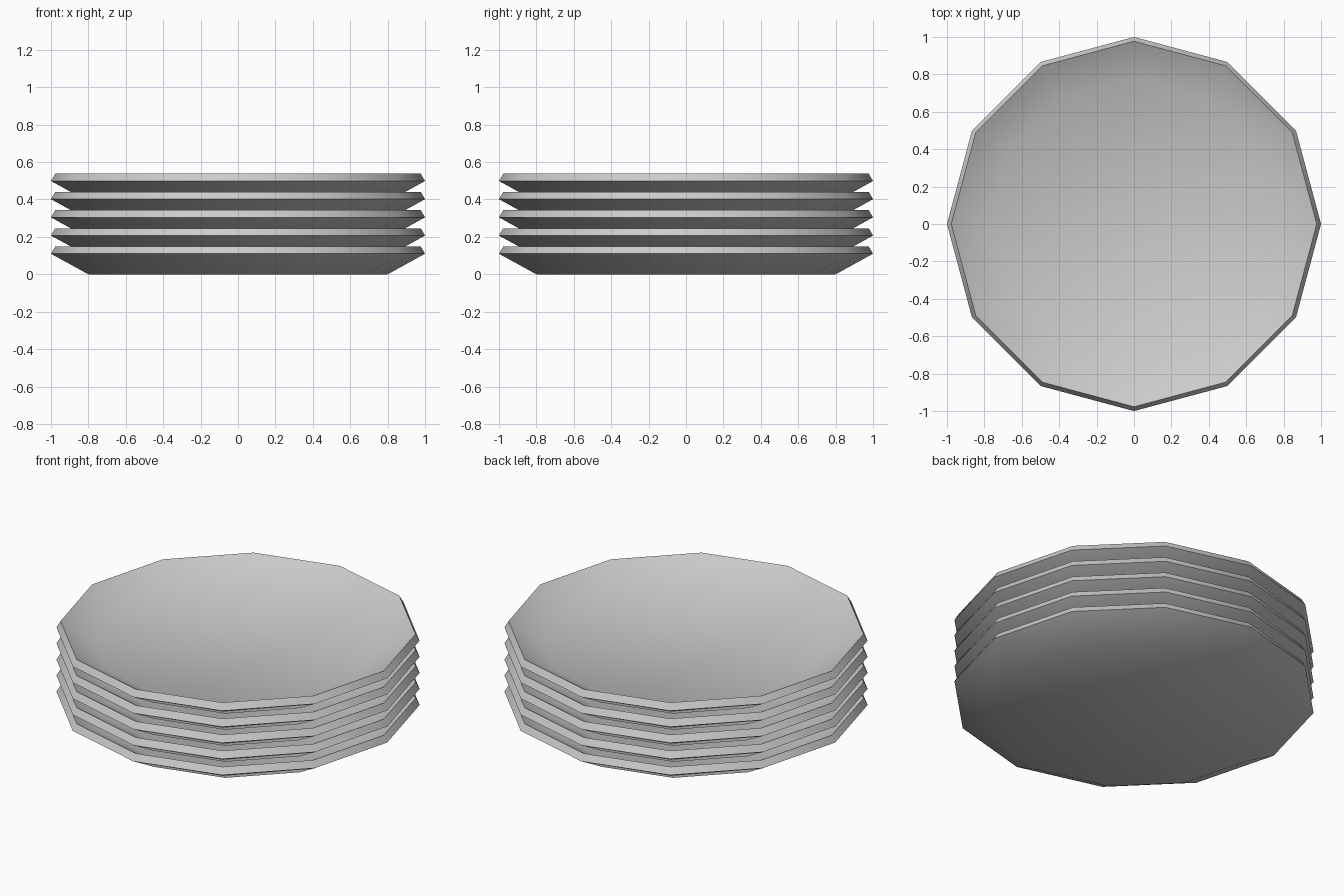
import bpy, bmesh, math

if "Cube" in bpy.data.objects:
    bpy.data.objects.remove(bpy.data.objects["Cube"])

SIDES = 12
COUNT = 5
SPACING = 0.0972

# plate cross-section (radius, height): base, outer rim, lip, dish floor
PROFILE = [(0.80, 0.0), (1.0, 0.11), (0.977, 0.149), (0.778, 0.04)]


def make_plate(name, z):
    bm = bmesh.new()
    rings = []
    for r, h in PROFILE:
        rings.append([bm.verts.new((r * math.cos(2 * math.pi * i / SIDES),
                                    r * math.sin(2 * math.pi * i / SIDES), h))
                      for i in range(SIDES)])
    # walls between rings
    for a, b in zip(rings, rings[1:]):
        for i in range(SIDES):
            j = (i + 1) % SIDES
            bm.faces.new((a[i], a[j], b[j], b[i]))
    # underside and dish floor
    bm.faces.new(rings[0][::-1])
    bm.faces.new(rings[-1])
    bmesh.ops.recalc_face_normals(bm, faces=bm.faces)
    mesh = bpy.data.meshes.new(name)
    bm.to_mesh(mesh)
    bm.free()
    plate = bpy.data.objects.new(name, mesh)
    plate.location.z = z
    bpy.context.collection.objects.link(plate)
    return plate


# stack of plates
bpy.ops.object.select_all(action='DESELECT')
for n in range(COUNT):
    plate = make_plate(f"plate_{n + 1}", n * SPACING)
    plate.select_set(True)
    bpy.context.view_layer.objects.active = plate
bpy.ops.object.shade_smooth_by_angle(angle=math.radians(35))
